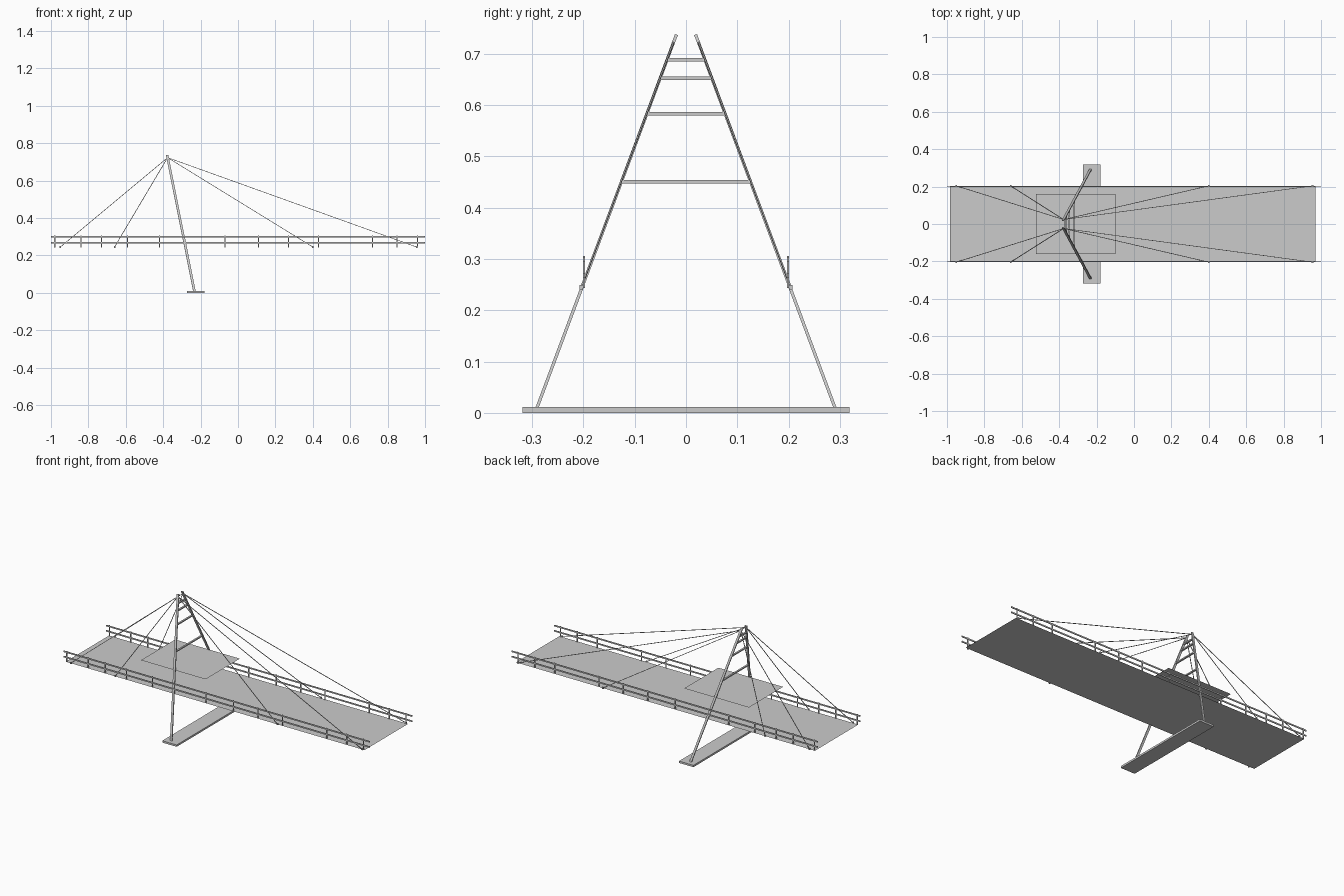
import bpy
from mathutils import Vector, Matrix

if "Cube" in bpy.data.objects:
    bpy.data.objects.remove(bpy.data.objects["Cube"])


def mesh(name, verts, faces):
    me = bpy.data.meshes.new(name)
    me.from_pydata([tuple(v) for v in verts], [], faces)
    me.update()
    ob = bpy.data.objects.new(name, me)
    bpy.context.collection.objects.link(ob)
    return ob


FACES = [(0, 3, 2, 1), (4, 5, 6, 7), (0, 1, 5, 4), (1, 2, 6, 5), (2, 3, 7, 6), (3, 0, 4, 7)]


def bar(name, a, b, w, h):
    """Rectangular bar from a to b; w is the width nearest to x (or y), h the other."""
    a, b = Vector(a), Vector(b)
    d = (b - a).normalized()
    ref = Vector((1, 0, 0)) if abs(d.x) < 0.6 else Vector((0, 1, 0))
    u = (ref - d * ref.dot(d)).normalized()
    v = d.cross(u)
    ring = [(-w / 2, -h / 2), (w / 2, -h / 2), (w / 2, h / 2), (-w / 2, h / 2)]
    verts = [p + u * s + v * t for p in (a, b) for s, t in ring]
    return mesh(name, verts, FACES)


def sheet(name, x0, x1, y, z):
    return mesh(name, [(x0, -y, z), (x1, -y, z), (x1, y, z), (x0, y, z)], [(0, 1, 2, 3)])


FOOT = Vector((-0.233, 0.291, 0.008))
TOP = Vector((-0.379, 0.019, 0.736))


def on_leg(z):
    return FOOT.lerp(TOP, (z - FOOT.z) / (TOP.z - FOOT.z))


def side(p, s):
    return Vector((p[0], p[1] * s, p[2]))


# deck and upper platform
sheet("deck", -0.985, 0.97, 0.203, 0.243)
sheet("platform", -0.523, -0.10, 0.16, 0.359)

# ground footing
bar("footing", (-0.225, -0.319, 0.0055), (-0.225, 0.319, 0.0055), 0.094, 0.011)

# crossbars of the leaning pylon
for z in (0.45, 0.583, 0.652, 0.688):
    p = on_leg(z)
    bar("pylon_crossbar", side(p, -1), p, 0.010, 0.007)

POSTS = (-0.98, -0.84, -0.73, -0.59, -0.42, -0.07, 0.11, 0.27, 0.43, 0.72, 0.85, 0.96)
for s in (-1, 1):
    # pylon leg
    bar("pylon_leg", side(FOOT, s), side(TOP, s), 0.013, 0.006)

    # stay cables with deck anchors
    for x in (-0.95, -0.66, 0.40, 0.955):
        end = Vector((x, 0.204 * s, 0.245))
        bar("stay_cable", side(on_leg(0.723), s), end, 0.003, 0.003)
        bar("cable_anchor", end + Vector((-0.004, 0, 0)), end + Vector((0.004, 0, 0)), 0.007, 0.009)

    # railings
    for z in (0.268, 0.299):
        bar("hand_rail", (-1, 0.199 * s, z), (1, 0.199 * s, z), 0.004, 0.008)
    for x in POSTS:
        bar("rail_post", (x, 0.199 * s, 0.243), (x, 0.199 * s, 0.306), 0.006, 0.004)
